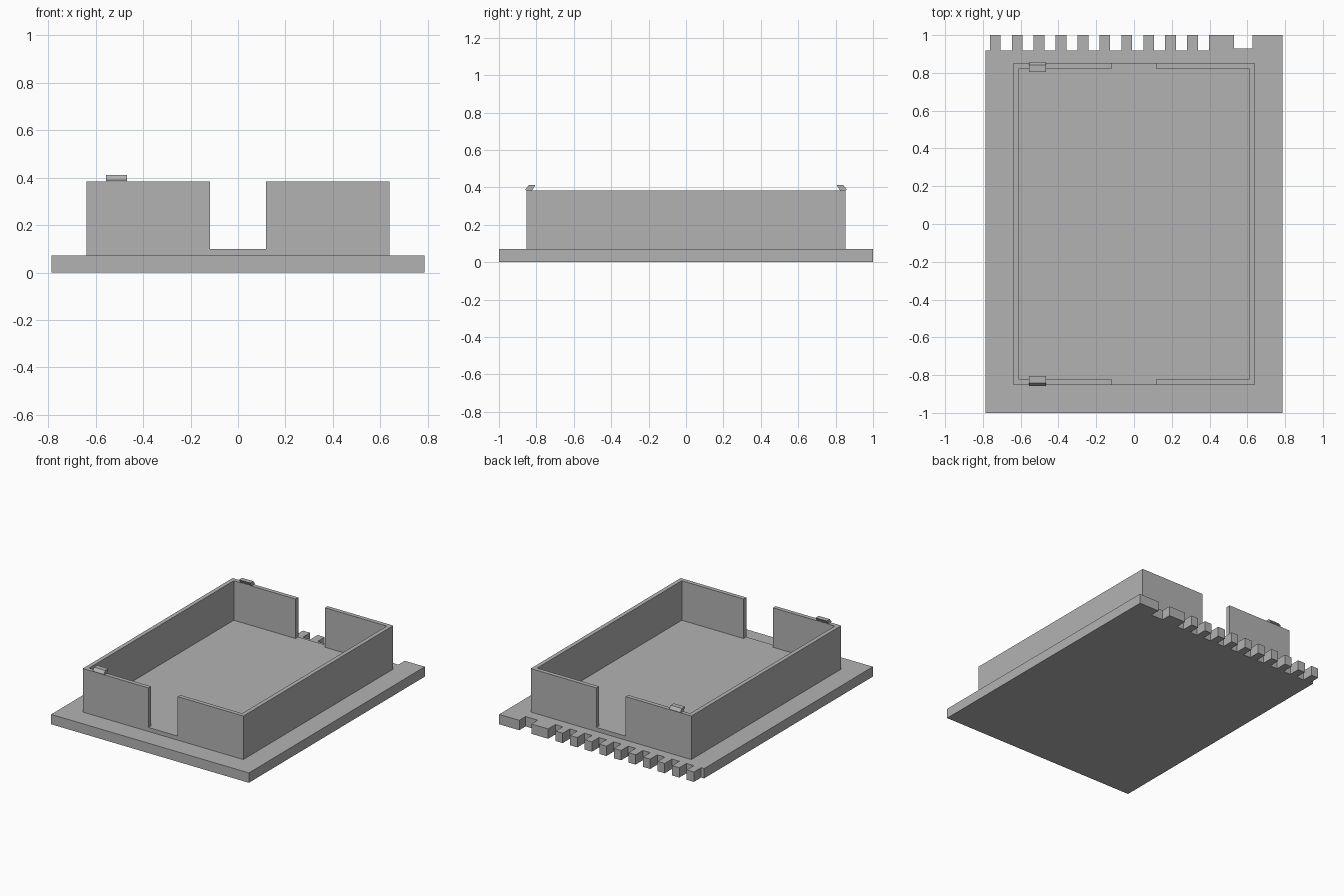
import bpy
import bmesh

cube = bpy.data.objects.get("Cube")
if cube:
    bpy.data.objects.remove(cube, do_unlink=True)

grey = bpy.data.materials.new("plain grey")
grey.use_nodes = True
grey.diffuse_color = (0.45, 0.45, 0.45, 1)
grey.node_tree.nodes["Principled BSDF"].inputs["Base Color"].default_value = (0.45, 0.45, 0.45, 1)


def prism(name, outline, low, high, axis="z"):
    """Extrude a closed outline along z (points are x, y) or x (points are y, z)."""
    bm = bmesh.new()
    place = (lambda a, b: (a, b, low)) if axis == "z" else (lambda a, b: (low, a, b))
    face = bm.faces.new([bm.verts.new(place(a, b)) for a, b in outline])
    extruded = bmesh.ops.extrude_face_region(bm, geom=[face])["geom"]
    move = (0, 0, high - low) if axis == "z" else (high - low, 0, 0)
    bmesh.ops.translate(bm, vec=move, verts=[v for v in extruded if isinstance(v, bmesh.types.BMVert)])
    bmesh.ops.recalc_face_normals(bm, faces=bm.faces)
    mesh = bpy.data.meshes.new(name)
    bm.to_mesh(mesh)
    bm.free()
    mesh.materials.append(grey)
    obj = bpy.data.objects.new(name, mesh)
    bpy.context.collection.objects.link(obj)
    return obj


HALF_X = 0.787
BASE_TOP, FLOOR_TOP, WALL_TOP = 0.071, 0.1, 0.384
WALL_X, WALL_Y, THICK, GAP = 0.639, 0.852, 0.03, 0.117

# Base plate with a comb of teeth and one wide notch along the back edge
NOTCH_Y, PITCH, TOOTH = 0.918, 0.116, 0.057
outline = [(HALF_X, -1), (-HALF_X, -1), (-HALF_X, NOTCH_Y)]
for i in range(10):
    left = -0.763 + i * PITCH
    right = left + TOOTH
    outline += [(left, NOTCH_Y), (left, 1), (right, 1), (right, NOTCH_Y)]
outline += [(0.397, NOTCH_Y), (0.397, 1)]
outline += [(0.53, 1), (0.53, 0.928), (0.627, 0.928), (0.627, 1), (HALF_X, 1)]
prism("base_plate", outline, 0, BASE_TOP)

# Raised floor of the tray
prism("tray_floor", [(-WALL_X, -WALL_Y), (WALL_X, -WALL_Y), (WALL_X, WALL_Y), (-WALL_X, WALL_Y)],
      BASE_TOP, FLOOR_TOP)

# Two C-shaped walls leaving a gap at the front and the back
ix, iy = WALL_X - THICK, WALL_Y - THICK
for name, s in (("left_wall", 1), ("right_wall", -1)):
    prism(name, [(s * GAP, -WALL_Y), (s * WALL_X, -WALL_Y), (s * WALL_X, WALL_Y), (s * GAP, WALL_Y),
                 (s * GAP, iy), (s * ix, iy), (s * ix, -iy), (s * GAP, -iy)],
          FLOOR_TOP, WALL_TOP)

# Slanted catches on top of the front and back walls
for name, s in (("front_catch", -1), ("back_catch", 1)):
    prism(name, [(s * 0.823, WALL_TOP), (s * 0.856, WALL_TOP), (s * 0.858, 0.39),
                 (s * 0.841, 0.412), (s * 0.806, 0.412)],
          -0.556, -0.467, axis="x")
